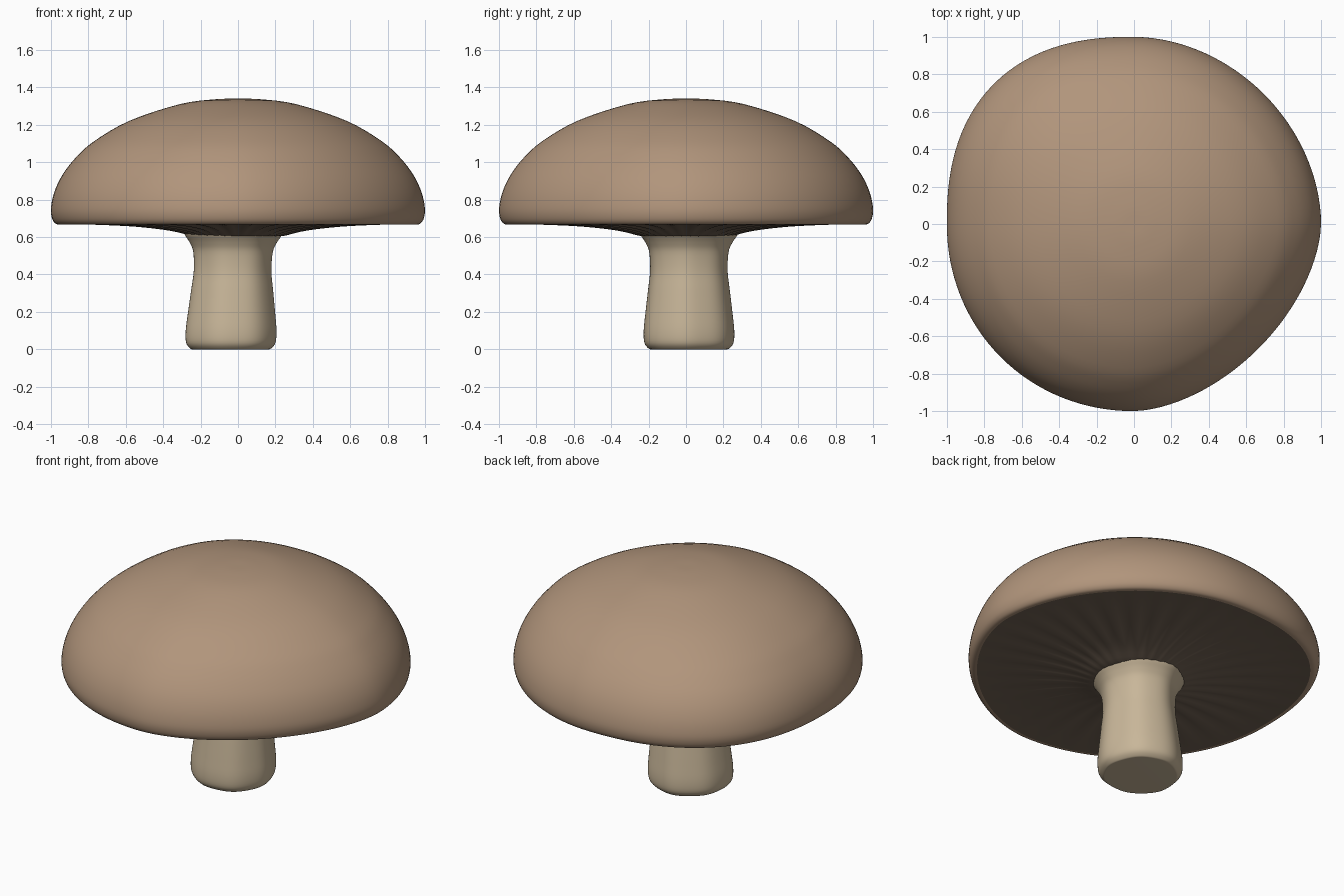
import bpy, bmesh, math

if "Cube" in bpy.data.objects:
    bpy.data.objects.remove(bpy.data.objects["Cube"])

SEG = 128


def catmull(p0, p1, p2, p3, t):
    return 0.5 * (2 * p1 + (p2 - p0) * t + (2 * p0 - 5 * p1 + 4 * p2 - p3) * t * t
                  + (3 * p1 - p0 - 3 * p2 + p3) * t ** 3)


def smooth_path(pts, steps):
    """Resample a profile as a smooth curve through its points."""
    out = []
    for i in range(len(pts) - 1):
        q = [pts[max(0, min(len(pts) - 1, i + k))] for k in (-1, 0, 1, 2)]
        for s in range(steps):
            out.append([catmull(q[0][c], q[1][c], q[2][c], q[3][c], s / steps)
                        for c in range(len(pts[0]))])
    out.append(list(pts[-1]))
    return out


# Uneven cap outline seen from above: one superellipse exponent per quadrant
QUADRANTS = (1.90, 2.40, 2.04, 1.70)


def outline(i):
    a = 2 * math.pi * i / SEG
    n = QUADRANTS[int(4 * i / SEG) % 4]
    return (abs(math.cos(a)) ** n + abs(math.sin(a)) ** n) ** (-1 / n)


RAW = [outline(i) for i in range(SEG)]
FACTOR = [(RAW[i - 1] + 2 * RAW[i] + RAW[(i + 1) % SEG]) / 4 for i in range(SEG)]


def lathe(name, path, place, color, cap_start=False):
    """Sweep a profile round z; place(point, index, angle) gives each vertex."""
    bm = bmesh.new()
    rows = [[bm.verts.new(place(p, i, 2 * math.pi * i / SEG)) for i in range(SEG)] for p in path]
    for a, b in zip(rows, rows[1:]):
        for i in range(SEG):
            j = (i + 1) % SEG
            bm.faces.new((a[i], a[j], b[j], b[i]))
    if cap_start:
        bm.faces.new(rows[0][::-1])
    bmesh.ops.remove_doubles(bm, verts=bm.verts, dist=1e-5)
    if not cap_start:
        for f in bm.faces:
            f.normal_flip()
    me = bpy.data.meshes.new(name)
    bm.to_mesh(me)
    bm.free()
    ob = bpy.data.objects.new(name, me)
    bpy.context.collection.objects.link(ob)
    mat = bpy.data.materials.new(name + "_colour")
    mat.diffuse_color = (*color, 1)
    mat.use_nodes = True
    mat.node_tree.nodes["Principled BSDF"].inputs["Base Color"].default_value = mat.diffuse_color
    me.materials.append(mat)
    bpy.ops.object.select_all(action='DESELECT')
    ob.select_set(True)
    bpy.context.view_layer.objects.active = ob
    bpy.ops.object.shade_smooth_by_angle(angle=math.radians(50))
    return ob


# Domed cap with rolled lip
def cap_place(p, i, a):
    r = p[0] * (1 + (FACTOR[i] - 1) * min(1, p[0] * 1.1))
    return r * math.cos(a), r * math.sin(a), p[1]


cap = [(0, 1.34), (.12, 1.337), (.31, 1.311), (.58, 1.222), (.77, 1.112), (.87, 1.022), (.94, .93),
       (.982, .84), (1, .755), (.994, .70), (.975, .672), (.95, .666)]
lathe("cap", smooth_path(cap, 4), cap_place, (.44, .30, .20))


# Gilled underside with shallow radial ridges
def gill_place(p, i, a):
    x, y, z = cap_place(p, i, a)
    fade = max(0, math.sin(math.pi * (p[0] - .2) / .75))
    return x, y, z + .005 * fade * math.cos(32 * a)


gills = [(.95, .666), (.8, .67), (.6, .664), (.45, .65), (.34, .632), (.25, .608), (.2, .603)]
lathe("gills", smooth_path(gills, 3), gill_place, (.17, .125, .09))


# Stem: flared neck, swollen foot, soft flutes
def stem_place(p, i, a):
    r, z = p
    r *= 1 + .01 * math.cos(7 * a + .6) + .012 * math.cos(3 * a + 2)
    return r * math.cos(a) - .04 + .025 * z, r * math.sin(a) + .012, z


stem = [(.20, 0), (.215, .004), (.238, .035), (.242, .1), (.232, .2), (.218, .32), (.207, .42), (.212, .52),
        (.232, .57), (.255, .605), (.262, .62)]
lathe("stem", smooth_path(stem, 4), stem_place, (.58, .47, .32), cap_start=True)
